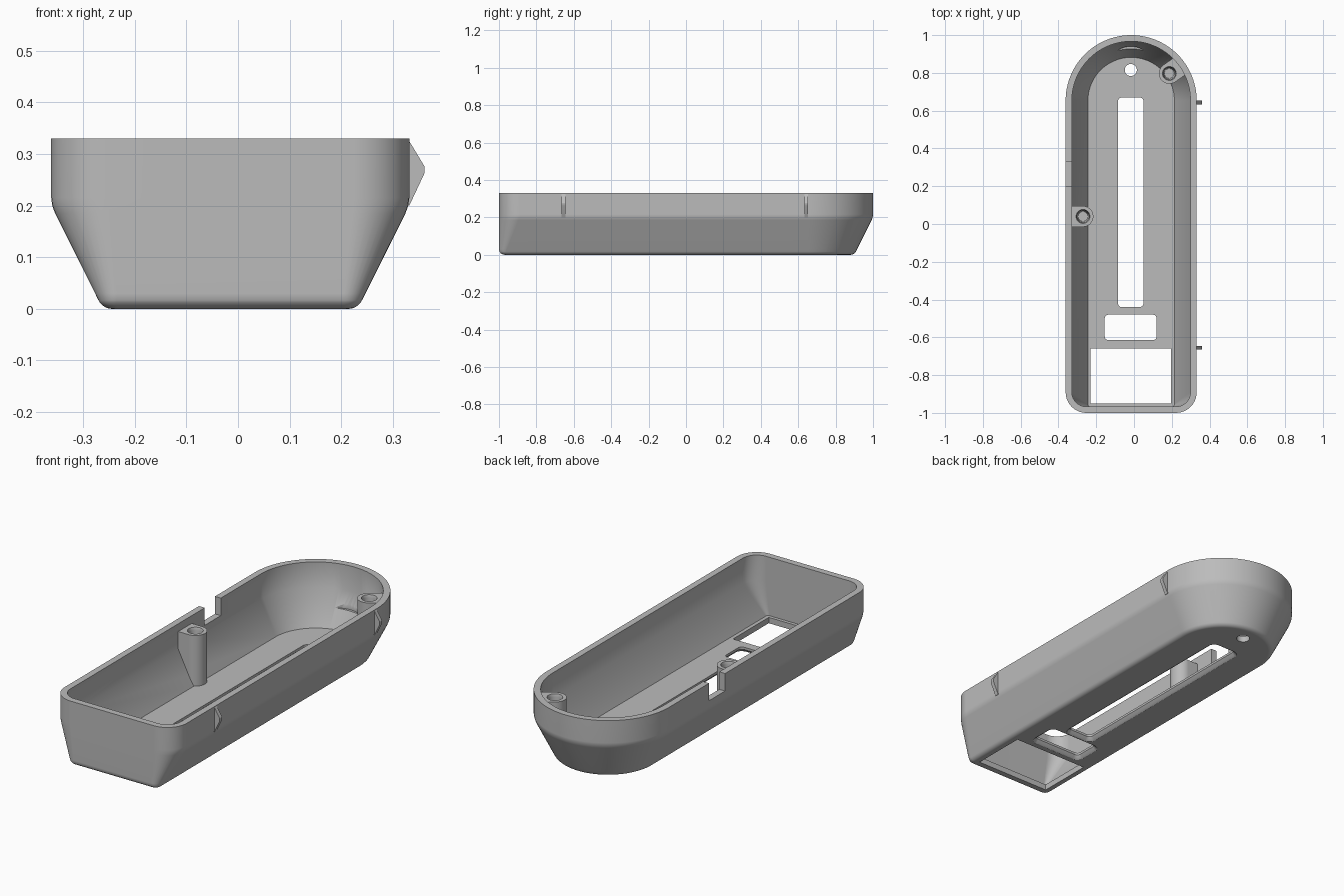
import bpy, bmesh, math

if "Cube" in bpy.data.objects:
    bpy.data.objects.remove(bpy.data.objects["Cube"])

CX, CY = -0.015, 0.653      # centre line and centre of the round end
WALL, FLOOR, TOP = 0.033, 0.03, 0.33

grey = bpy.data.materials.new("plain grey")
grey.diffuse_color = (0.5, 0.5, 0.5, 1)
grey.use_nodes = True
grey.node_tree.nodes["Principled BSDF"].inputs["Base Color"].default_value = grey.diffuse_color


def loft(name, rings):
    """Closed solid through rings of equal point count."""
    bm = bmesh.new()
    rows = [[bm.verts.new(p) for p in r] for r in rings]
    n = len(rows[0])
    for a, b in zip(rows, rows[1:]):
        for i in range(n):
            bm.faces.new((a[i], a[(i + 1) % n], b[(i + 1) % n], b[i]))
    bm.faces.new(rows[0][::-1])
    bm.faces.new(rows[-1])
    bmesh.ops.recalc_face_normals(bm, faces=bm.faces)
    me = bpy.data.meshes.new(name)
    bm.to_mesh(me)
    bm.free()
    me.materials.append(grey)
    ob = bpy.data.objects.new(name, me)
    bpy.context.collection.objects.link(ob)
    return ob


def combine(ob, other, op, keep=False):
    m = ob.modifiers.new(op, 'BOOLEAN')
    m.operation, m.object, m.solver = op, other, 'EXACT'
    bpy.context.view_layer.objects.active = ob
    bpy.ops.object.modifier_apply(modifier=m.name)
    if not keep:
        bpy.data.objects.remove(other)


def arc(cx, cy, r, a0, a1, n):
    return [(cx + r * math.cos(math.radians(a0 + (a1 - a0) * i / n)),
             cy + r * math.sin(math.radians(a0 + (a1 - a0) * i / n))) for i in range(n + 1)]


def outline(hw, yf, rc, z):
    """Square front with rounded corners, semicircular back."""
    pts = arc(CX - hw + rc, yf + rc, rc, 180, 270, 10)
    pts += arc(CX + hw - rc, yf + rc, rc, 270, 360, 10)
    pts += arc(CX, CY, hw, 0, 180, 48)
    return [(x, y, z) for x, y in pts]


def half_width(z):
    return 0.247 + 0.5 * min(z, 0.2)


def corner(z):
    return 0.03 + 0.4 * min(z, 0.2)


def rounded(cx, cy, w, h, r, z, grow=0.0):
    w, h, r = w / 2 + grow, h / 2 + grow, r + grow
    pts = []
    for k, (sx, sy) in enumerate(((1, 1), (-1, 1), (-1, -1), (1, -1))):
        pts += arc(cx + sx * (w - r), cy + sy * (h - r), r, 90 * k, 90 * k + 90, 6)
    return [(x, y, z) for x, y in pts]


def disc(cx, cy, r, z, n=32):
    return [(x, y, z) for x, y in arc(cx, cy, r, 0, 360, n)[:-1]]


def box(name, x0, x1, y0, y1, z0, z1):
    return loft(name, [[(x0, y0, z), (x1, y0, z), (x1, y1, z), (x0, y1, z)] for z in (z0, z1)])


# outer hull with rounded bottom edge
R = 0.03
rings = []
for i in range(7):
    a = math.radians(63.4 * i / 6)
    rings.append(outline(0.2285 + R * math.sin(a), -1 + R * (1 - math.sin(a)),
                         0.015 + 0.02 * i / 6, R - R * math.cos(a)))
for z in (0.03, 0.185):
    rings.append(outline(half_width(z), -1, corner(z), z))
rings.append(outline(0.3450, -1, 0.109, 0.2))
rings.append(outline(0.347, -1, 0.11, 0.215))
rings.append(outline(0.347, -1, 0.11, TOP))
shell = loft("case_shell", rings)
hull = shell.copy()
hull.data = shell.data.copy()
bpy.context.collection.objects.link(hull)

# hollow inside
cavity = loft("cavity", [outline(half_width(z) - WALL, -1 + WALL, max(corner(z) - WALL, 0.012), z)
                         for z in (FLOOR, 0.2, TOP + 0.1)])
combine(shell, cavity, 'DIFFERENCE')

# floor openings, two of them flared towards the underside
F = ((-0.01, 0.018), (0.0, 0.018), (0.006, 0.009), (0.018, 0.0), (0.06, 0.0))
for cy, w, h in ((0.115, 0.135, 1.11), (-0.5475, 0.275, 0.135)):
    combine(shell, loft("opening", [rounded(-0.0175, cy, w, h, 0.02, z, g) for z, g in F]), 'DIFFERENCE')
combine(shell, box("window", -0.23, 0.195, -0.95, -0.66, -0.05, 0.06), 'DIFFERENCE')
combine(shell, loft("round_hole", [disc(-0.017, 0.815, 0.032, z) for z in (-0.05, 0.06)]), 'DIFFERENCE')

# clearance scoop in the back wall and cable notch in the left wall
combine(shell, loft("scoop", [disc(-0.017, 0.815, 0.125, z, 48) for z in (0.12, 0.25)]), 'DIFFERENCE')
combine(shell, box("notch", -0.5, -0.3, 0.2, 0.33, 0.24, 0.5), 'DIFFERENCE')


# screw posts merged into the wall
def screw_post(px, py, ang):
    pr, ca, sa = 0.055, math.cos(ang), math.sin(ang)
    loc = arc(0, 0, pr, 90, 270, 20) + [(0.075, -pr), (0.075, pr)]
    pts = [(px + u * ca - v * sa, py + u * sa + v * ca) for u, v in loc]
    post = loft("post", [[(x, y, z) for x, y in pts] for z in (0.01, 0.29)])
    combine(post, hull, 'INTERSECT', keep=True)
    combine(shell, post, 'UNION')
    bore = [(0.12, 0.026), (0.275, 0.032), (0.3, 0.04)]
    combine(shell, loft("bore", [disc(px, py, r, z) for z, r in bore]), 'DIFFERENCE')


screw_post(-0.27, 0.04, math.pi)
screw_post(0.187, 0.797, math.radians(35))
bpy.data.objects.remove(hull)

# snap clips on the right wall
clips = []
for y in (-0.655, 0.643):
    prof = [(0.32, 0.2), (0.332, 0.2), (0.361, 0.262), (0.361, 0.277), (0.332, 0.325), (0.32, 0.325)]
    clips.append(loft("snap_clip", [[(x, yy, z) for x, z in prof] for yy in (y - 0.01, y + 0.01)]))

# smooth shading with sharp edges kept
for ob in [shell] + clips:
    bpy.ops.object.select_all(action='DESELECT')
    ob.select_set(True)
    bpy.context.view_layer.objects.active = ob
    bpy.ops.object.shade_smooth_by_angle(angle=math.radians(28))
    wn = ob.modifiers.new("even_normals", 'WEIGHTED_NORMAL')
    wn.keep_sharp = True
